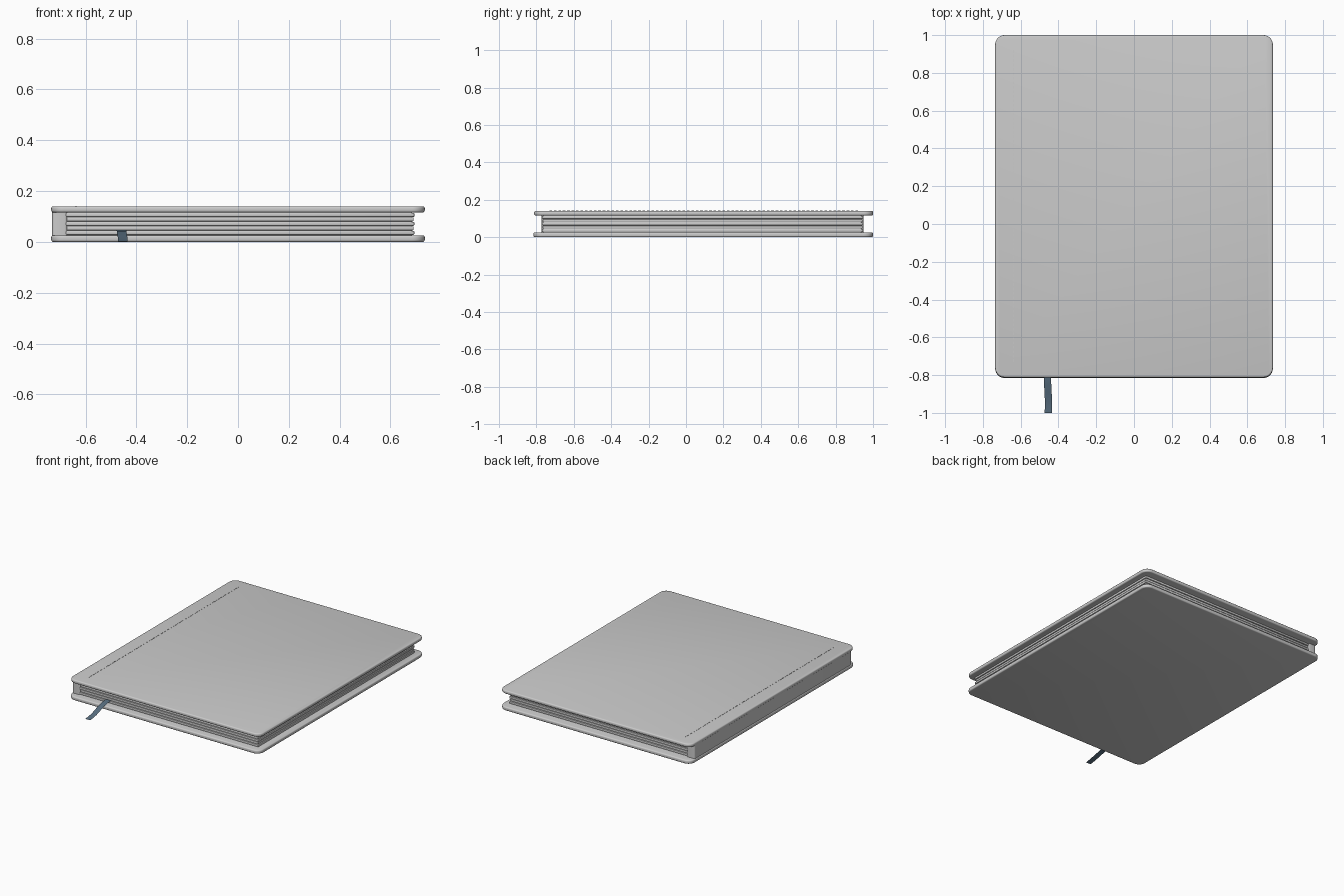
import bpy, bmesh, math

if "Cube" in bpy.data.objects:
    bpy.data.objects.remove(bpy.data.objects["Cube"])

def finish(name, bm, smooth=True):
    bmesh.ops.recalc_face_normals(bm, faces=bm.faces)
    me = bpy.data.meshes.new(name)
    bm.to_mesh(me)
    bm.free()
    ob = bpy.data.objects.new(name, me)
    bpy.context.collection.objects.link(ob)
    if smooth:
        bpy.ops.object.select_all(action='DESELECT')
        ob.select_set(True)
        bpy.context.view_layer.objects.active = ob
        bpy.ops.object.shade_smooth_by_angle(angle=math.radians(35))
    return ob

def slab(name, x0, x1, y0, y1, z0, z1, radius, edge, arc=8, segs=3):
    """Rounded-rectangle plate with softened top and bottom rims."""
    bm = bmesh.new()
    verts = []
    corners = [(x1 - radius, y1 - radius), (x0 + radius, y1 - radius),
               (x0 + radius, y0 + radius), (x1 - radius, y0 + radius)]
    for q, (cx, cy) in enumerate(corners):
        for i in range(arc + 1):
            a = math.pi / 2 * (q + i / arc)
            verts.append(bm.verts.new((cx + radius * math.cos(a),
                                       cy + radius * math.sin(a), z0)))
    base = bm.faces.new(verts)
    ext = bmesh.ops.extrude_face_region(bm, geom=[base], use_keep_orig=True)
    for v in ext['geom']:
        if isinstance(v, bmesh.types.BMVert):
            v.co.z = z1
    bmesh.ops.recalc_face_normals(bm, faces=bm.faces)
    rims = [e for e in bm.edges
            if abs(e.verts[0].co.z - e.verts[1].co.z) < 1e-6]
    bmesh.ops.bevel(bm, geom=rims, offset=edge, segments=segs,
                    profile=0.5, affect='EDGES')
    return finish(name, bm)

# Hard covers
slab("back_cover", -0.735, 0.735, -0.815, 1.0, 0.0, 0.026, 0.05, 0.008)
slab("front_cover", -0.735, 0.735, -0.812, 1.0, 0.116, 0.14, 0.05, 0.008)

# Spine strip joining the covers
slab("spine", -0.731, -0.672, -0.772, 0.95, 0.02, 0.12, 0.01, 0.002, arc=4, segs=1)

# Page block: recessed core with rounded signatures stacked over it
slab("page_core", -0.69, 0.685, -0.763, 0.938, 0.024, 0.118, 0.004, 0.001, arc=2, segs=1)
count, low, high = 5, 0.027, 0.115
step = (high - low) / count
for i in range(count):
    z = low + i * step
    inset = 0.003 * (i % 2)
    slab(f"signature_{i + 1}", -0.68, 0.694 - inset, -0.77 + inset, 0.947 - inset,
         z + 0.001, z + step - 0.001, 0.004, 0.0035, arc=2, segs=2)

# Stitched line on the front cover near the spine
bm = bmesh.new()
stitches, y_start, y_end = 70, -0.735, 0.925
pitch = (y_end - y_start) / stitches
for i in range(stitches):
    cube = bmesh.ops.create_cube(bm, size=1)
    for v in cube['verts']:
        v.co = (-0.637 + v.co.x * 0.003,
                y_start + (i + 0.5) * pitch + v.co.y * pitch * 0.6,
                0.14 + v.co.z * 0.003)
finish("cover_stitching", bm, smooth=False)

# Ribbon bookmark: thin sheet drooping over the back cover
path = [(-0.459, -0.60, 0.045), (-0.459, -0.77, 0.046), (-0.458, -0.81, 0.043),
        (-0.457, -0.85, 0.035), (-0.455, -0.89, 0.023), (-0.453, -0.93, 0.012),
        (-0.453, -0.965, 0.005), (-0.454, -1.0, 0.001)]
bm = bmesh.new()
rows = [[bm.verts.new((x + s * 0.019, y, z)) for s in (-1, 1)] for x, y, z in path]
for a, b in zip(rows, rows[1:]):
    bm.faces.new((a[0], b[0], b[1], a[1]))
ribbon = finish("ribbon_bookmark", bm)
mat = bpy.data.materials.new("ribbon_blue")
mat.diffuse_color = (0.10, 0.16, 0.22, 1)
mat.use_nodes = True
mat.node_tree.nodes["Principled BSDF"].inputs["Base Color"].default_value = mat.diffuse_color
ribbon.data.materials.append(mat)
